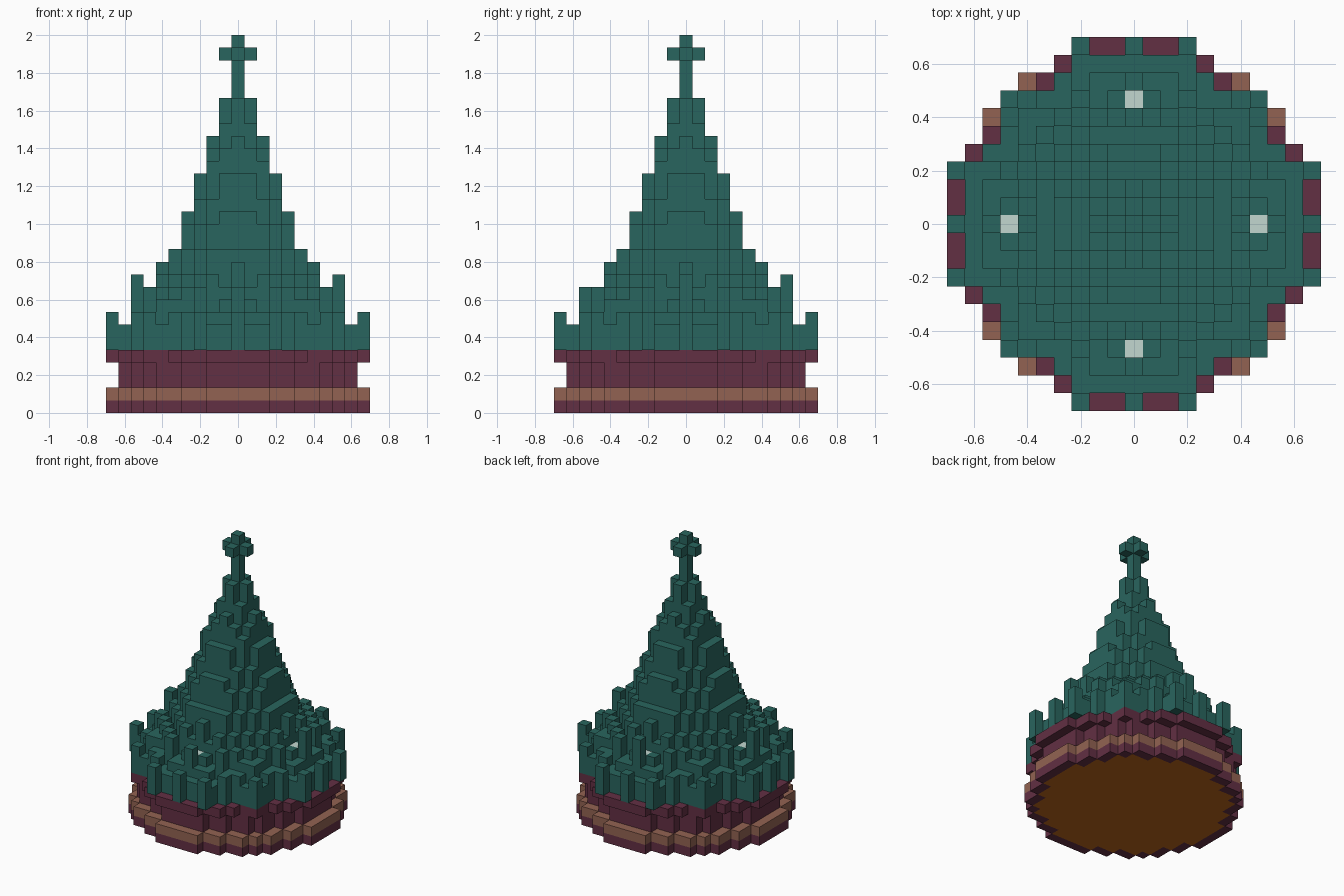
import bpy, bmesh, math
from mathutils import Vector

if "Cube" in bpy.data.objects:
    bpy.data.objects.remove(bpy.data.objects["Cube"])

U = 2 / 30                      # edge of one block
N = 10                          # blocks from the centre to the rim
CAP = [30, 25, 22, 19, 16, 13, 12, 10, 11, 7, 8]  # ridge height along the axes
# Columns of set height, mirrored on all sides: clear spots by the lights, tall posts
FIXED = {(0, 7): 8, (1, 7): 9, (1, 8): 8, (2, 8): 8, (1, 1): 23, (2, 5): 13,
         (7, 7): 8, (5, 6): 9, (4, 7): 8, (3, 7): 10}


def material(name, rgb):
    m = bpy.data.materials.new(name)
    m.use_nodes = True
    m.diffuse_color = (*rgb, 1)
    m.node_tree.nodes["Principled BSDF"].inputs["Base Color"].default_value = (*rgb, 1)
    return m


GREEN = material("dark green", (0.022, 0.130, 0.112))
MAROON = material("maroon", (0.123, 0.029, 0.057))
TAN = material("tan", (0.29, 0.124, 0.084))
PALE = material("pale grey", (0.54, 0.68, 0.63))
BROWN = material("brown", (0.49, 0.133, 0.010))

SPAN = range(-N, N + 1)
GRID = [(x, y) for x in SPAN for y in SPAN]


def in_disc(x, y):
    return x * x + y * y <= 105


def in_band(x, y):
    return x * x + y * y <= 86


def in_lip(x, y):
    return in_disc(x, y) and (abs(x), abs(y)) not in ((8, 6), (6, 8))


def in_foliage(x, y):
    a, b = sorted((abs(x), abs(y)))
    if b == 10:
        return a in (0, 3)
    if b == 9:
        return a <= 3
    if b == 8:
        return a <= 4
    return True


def height(x, y):
    """Column height: a steep cone on a skirt of alternating posts and gaps."""
    a, b = sorted((abs(x), abs(y)))
    if (x, y) == (0, -8):
        return 10
    if (a, b) in FIXED:
        return FIXED[a, b]
    if a == 0 or b >= 9:
        return CAP[b]
    d = math.hypot(a, b)
    skirt = 17 - d if (a + b) % 2 == 0 else 15.5 - d
    return min(CAP[b], max(7, round(28 - 3 * d), round(skirt)))


# Blocks of each part
def layer(inside, *levels):
    return {(x, y, k) for x, y in GRID if inside(x, y) for k in levels}


steps = ((1, 0), (-1, 0), (0, 1), (0, -1))
floor = {(x, y, 0) for x, y in GRID
         if in_disc(x, y) and all(in_disc(x + i, y + j) for i, j in steps)}
cone = {(x, y, k) for x, y in GRID if in_foliage(x, y) for k in range(5, height(x, y))}
finial = {(i, j, 28) for i, j in steps}
lights = {(7 * i, 7 * j, 8) for i, j in steps}

parts = [
    ("base_rim", layer(in_disc, 0) - floor, MAROON),
    ("base_floor", floor, BROWN),
    ("tan_hoop", layer(in_disc, 1), TAN),
    ("tub_band", layer(in_band, 2, 3), MAROON),
    ("tub_lip", layer(in_lip, 4), MAROON),
    ("spiky_cone", cone, GREEN),
    ("cross_finial", finial, GREEN),
    ("side_lights", lights, PALE),
]
filled = set().union(*(cells for _, cells, _ in parts))


def build(name, cells, mat):
    """Join blocks into one shell, keeping only faces open to the air."""
    bm = bmesh.new()
    for c in sorted(cells):
        centre = Vector((c[0], c[1], c[2] + 0.5))
        for axis in range(3):
            for side in (-1, 1):
                n = Vector((0, 0, 0))
                n[axis] = side
                if tuple(int(c[i] + n[i]) for i in range(3)) in filled:
                    continue
                u = Vector((0, 0, 0))
                u[(axis + 1) % 3] = 1
                v = n.cross(u)
                corners = ((-1, -1), (1, -1), (1, 1), (-1, 1))
                bm.faces.new([bm.verts.new((centre + (n + u * p + v * q) / 2) * U)
                              for p, q in corners])
    bmesh.ops.remove_doubles(bm, verts=bm.verts, dist=U / 100)
    mesh = bpy.data.meshes.new(name)
    bm.to_mesh(mesh)
    bm.free()
    mesh.materials.append(mat)
    bpy.context.collection.objects.link(bpy.data.objects.new(name, mesh))


for part in parts:
    build(*part)
